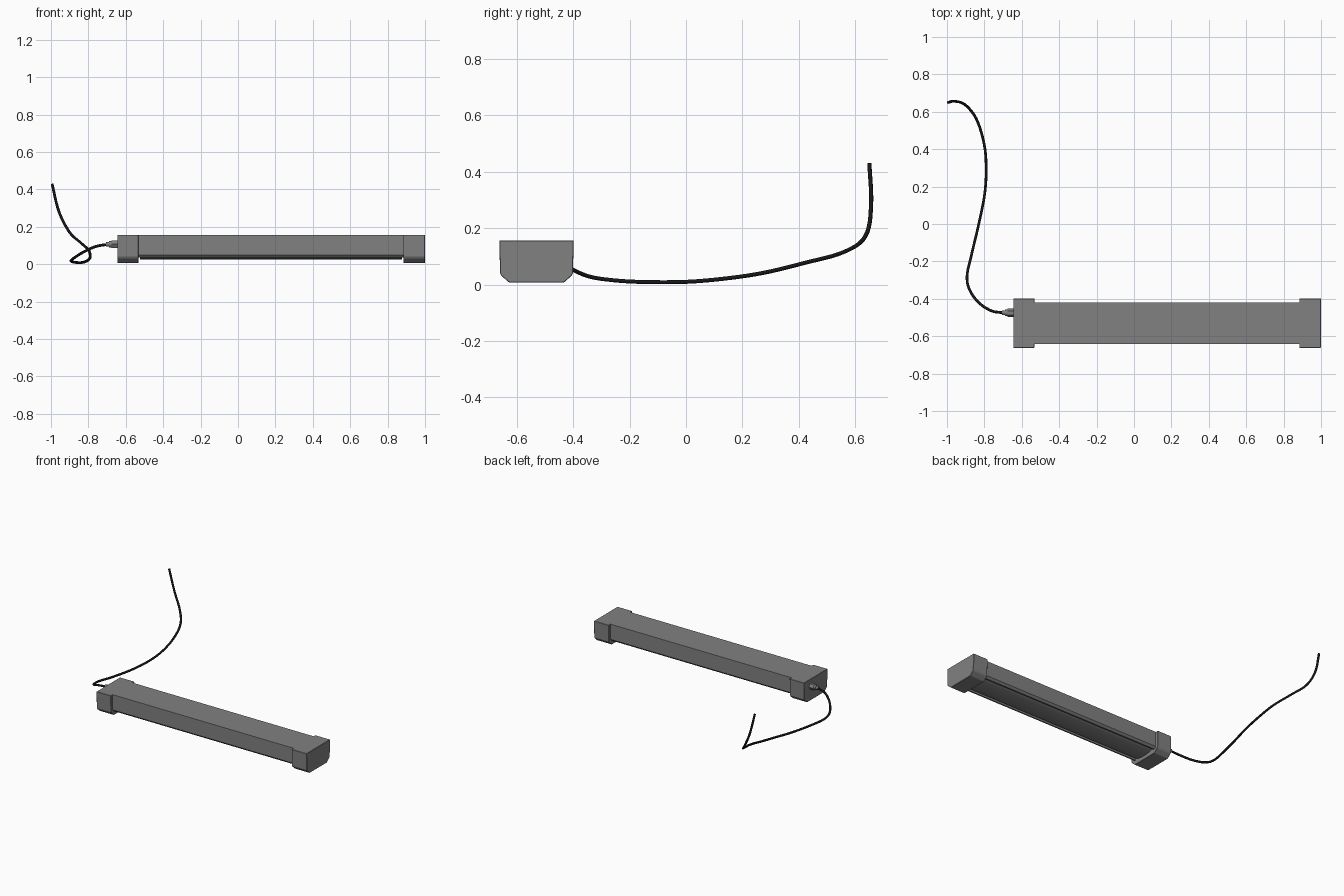
import bpy, bmesh, math
from mathutils import Vector

if "Cube" in bpy.data.objects:
    bpy.data.objects.remove(bpy.data.objects["Cube"])


def material(name, value):
    m = bpy.data.materials.new(name)
    m.use_nodes = True
    m.diffuse_color = (value, value, value, 1)
    m.node_tree.nodes["Principled BSDF"].inputs["Base Color"].default_value = (value, value, value, 1)
    return m


grey = material("housing grey", 0.22)
black = material("cable black", 0.008)
CENTRE_Y = -0.53


def extrude_x(name, half, x0, x1, mat, smooth=False, bevel=0):
    """Extrude a profile mirrored about the lamp axis; half lists (y, z) top to bottom."""
    ring = half + [(-y, z) for y, z in reversed(half) if y > 0]
    bm = bmesh.new()
    face = bm.faces.new([bm.verts.new((x0, CENTRE_Y + y, z)) for y, z in ring])
    new = bmesh.ops.extrude_face_region(bm, geom=[face])["geom"]
    bmesh.ops.translate(bm, vec=(x1 - x0, 0, 0), verts=[v for v in new if isinstance(v, bmesh.types.BMVert)])
    bmesh.ops.recalc_face_normals(bm, faces=bm.faces)
    mesh = bpy.data.meshes.new(name)
    bm.to_mesh(mesh)
    bm.free()
    mesh.materials.append(mat)
    obj = bpy.data.objects.new(name, mesh)
    bpy.context.collection.objects.link(obj)
    if bevel:
        mod = obj.modifiers.new("soft edges", "BEVEL")
        mod.width, mod.segments = bevel, 1
    if smooth:
        bpy.ops.object.select_all(action="DESELECT")
        obj.select_set(True)
        bpy.context.view_layer.objects.active = obj
        bpy.ops.object.shade_smooth_by_angle()
    return obj


# Housing channel, open underneath, with lips turned inward
channel = [(0.111, 0.157), (0.111, 0.05), (0.098, 0.036), (0.088, 0.036), (0.088, 0.06)]
extrude_x("housing", channel, -0.54, 0.89, grey)

# Rounded lamp cover in the opening
cover = [(0.084, 0.062)] + [
    (0.084 * math.cos(math.radians(a)), 0.05 - 0.024 * math.sin(math.radians(a))) for a in range(0, 91, 9)]
cover[-1] = (0, 0.026)
extrude_x("lamp_cover", cover, -0.525, 0.878, grey, smooth=True)

# End caps with rounded lower corners
cap = [(0.132, 0.157), (0.129, 0.04), (0.124, 0.031), (0.1, 0.01), (0.094, 0.007)]
for name, x0, x1 in (("right_end_cap", -0.645, -0.532), ("left_end_cap", 0.884, 1.0)):
    extrude_x(name, cap, x0, x1, grey, bevel=0.002)

# Cable gland, stepped down toward the cable
for name, x0, x1, radius, sides in (("gland_nut", -0.677, -0.64, 0.022, 6),
                                    ("gland_collar", -0.69, -0.672, 0.017, 16),
                                    ("gland_sleeve", -0.706, -0.685, 0.012, 16)):
    bpy.ops.mesh.primitive_cylinder_add(vertices=sides, radius=radius, depth=x1 - x0,
                                        location=((x0 + x1) / 2, -0.475, 0.107),
                                        rotation=(0, math.pi / 2, 0))
    part = bpy.context.object
    part.name = name
    part.data.materials.append(grey)
    if sides > 6:
        bpy.ops.object.shade_smooth_by_angle()

# Power cable, a smooth tube through a few points
path = [(-0.69, -0.475, 0.107), (-0.76, -0.465, 0.095), (-0.83, -0.42, 0.063), (-0.88, -0.35, 0.031),
        (-0.893, -0.28, 0.018), (-0.87, -0.17, 0.01), (-0.83, 0, 0.01), (-0.8, 0.15, 0.023),
        (-0.79, 0.28, 0.043), (-0.8, 0.42, 0.077), (-0.842, 0.56, 0.116), (-0.9, 0.635, 0.17),
        (-0.957, 0.656, 0.28), (-0.994, 0.65, 0.43)]
curve = bpy.data.curves.new("power_cable", "CURVE")
curve.dimensions = "3D"
curve.bevel_depth = 0.0075
curve.bevel_resolution = 2
curve.resolution_u = 6
curve.use_fill_caps = True
spline = curve.splines.new("BEZIER")
spline.bezier_points.add(len(path) - 1)
for i, (point, p) in enumerate(zip(spline.bezier_points, path)):
    here = Vector(p)
    before, after = Vector(path[max(i - 1, 0)]), Vector(path[min(i + 1, len(path) - 1)])
    tangent = (after - before).normalized()
    point.co = here
    point.handle_left = here - tangent * (here - before).length / 3
    point.handle_right = here + tangent * (after - here).length / 3
curve.materials.append(black)
cable = bpy.data.objects.new("power_cable", curve)
bpy.context.collection.objects.link(cable)
